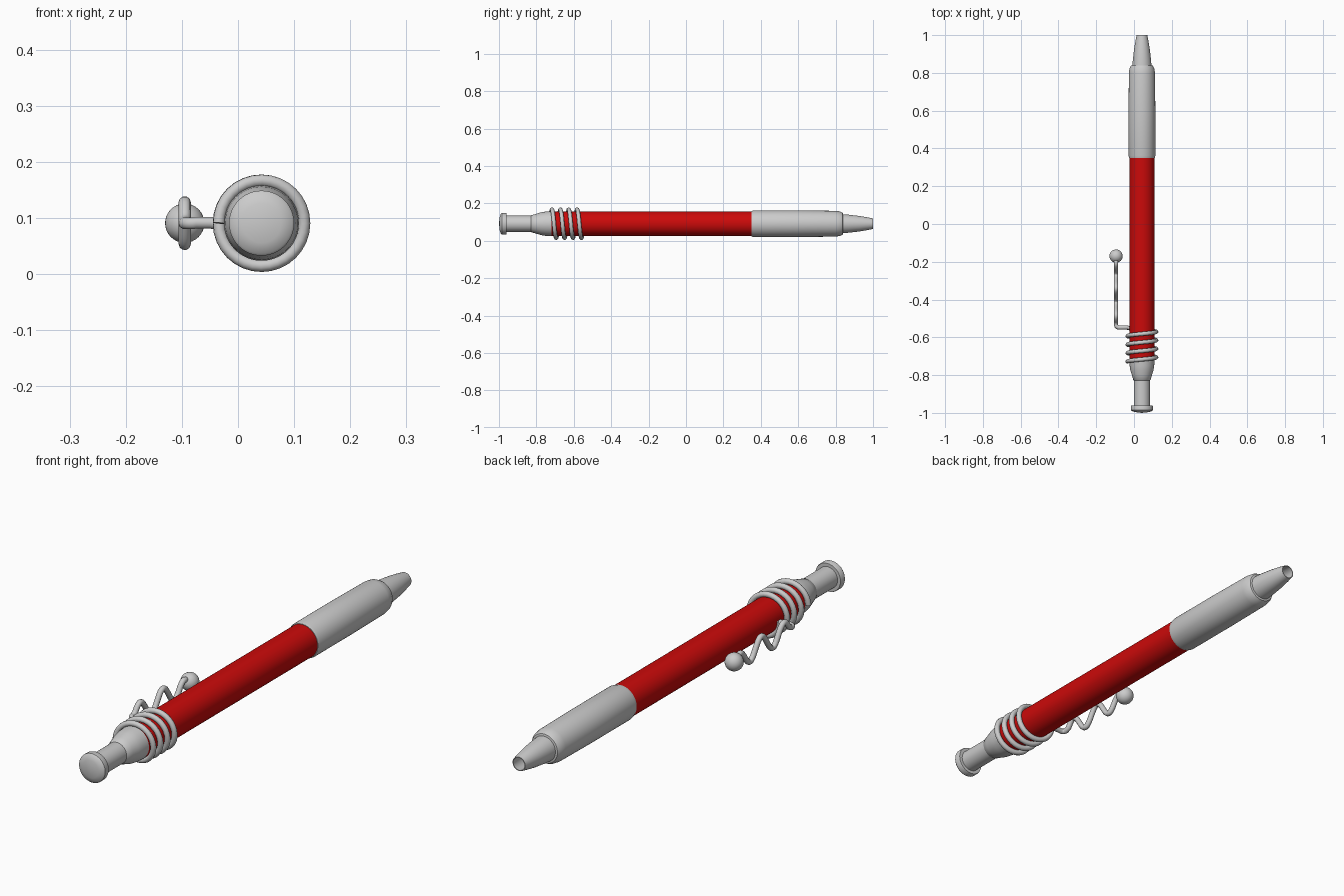
import bpy, bmesh, math
from mathutils import Vector, Matrix

if "Cube" in bpy.data.objects:
    bpy.data.objects.remove(bpy.data.objects["Cube"], do_unlink=True)

CX, CZ = 0.042, 0.091      # pen axis
WIRE = 0.011               # spring wire radius


def material(name, rgb):
    m = bpy.data.materials.new(name)
    m.use_nodes = True
    m.diffuse_color = (*rgb, 1)
    m.node_tree.nodes["Principled BSDF"].inputs["Base Color"].default_value = (*rgb, 1)
    return m


RED = material("red", (0.6, 0.003, 0.003))
GREY = material("light grey", (0.6, 0.6, 0.6))


def smooth(ob, angle=35):
    bpy.ops.object.select_all(action='DESELECT')
    ob.select_set(True)
    bpy.context.view_layer.objects.active = ob
    bpy.ops.object.shade_smooth_by_angle(angle=math.radians(angle))


def finish(name, bm, mat):
    bmesh.ops.recalc_face_normals(bm, faces=bm.faces)
    me = bpy.data.meshes.new(name)
    bm.to_mesh(me)
    bm.free()
    me.materials.append(mat)
    ob = bpy.data.objects.new(name, me)
    bpy.context.collection.objects.link(ob)
    smooth(ob)
    return ob


def lathe(name, profile, mat, steps=48):
    """Turn (y, radius) points around the pen axis."""
    bm = bmesh.new()
    vs = [bm.verts.new((CX + r, y, CZ)) for y, r in profile]
    es = [bm.edges.new(p) for p in zip(vs, vs[1:])]
    bmesh.ops.spin(bm, geom=vs + es, cent=(CX, 0, CZ), axis=(0, 1, 0),
                   angle=2 * math.pi, steps=steps, use_duplicate=False)
    bmesh.ops.remove_doubles(bm, verts=bm.verts, dist=1e-5)
    return finish(name, bm, mat)


def wire(name, points, mat):
    """Round wire following a list of points."""
    cu = bpy.data.curves.new(name, 'CURVE')
    cu.dimensions = '3D'
    cu.bevel_depth = WIRE
    cu.bevel_resolution = 3
    cu.use_fill_caps = True
    sp = cu.splines.new('POLY')
    sp.points.add(len(points) - 1)
    for p, co in zip(sp.points, points):
        p.co = (*co, 1)
    cu.materials.append(mat)
    ob = bpy.data.objects.new(name, cu)
    bpy.context.collection.objects.link(ob)
    bpy.ops.object.select_all(action='DESELECT')
    ob.select_set(True)
    bpy.context.view_layer.objects.active = ob
    bpy.ops.object.convert(target='MESH')
    smooth(bpy.context.view_layer.objects.active, 60)


# Body, turned in sections
lathe("barrel", [(-0.73, 0), (-0.73, 0.066), (0.36, 0.066), (0.36, 0)], RED)
lathe("grip", [(0.35, 0), (0.35, 0.068), (0.362, 0.071), (0.60, 0.071), (0.80, 0.069),
               (0.825, 0.065), (0.838, 0.058), (0.84, 0.05), (0.84, 0)], GREY)
lathe("tip", [(0.83, 0), (0.83, 0.051), (0.87, 0.048), (0.93, 0.041), (0.97, 0.034),
              (1.0, 0.028), (1.0, 0.025), (0.90, 0.036), (0.86, 0.038), (0.86, 0)], GREY)
lathe("rear_collar", [(-0.72, 0), (-0.72, 0.067), (-0.75, 0.065), (-0.775, 0.061),
                      (-0.80, 0.053), (-0.825, 0.046), (-0.83, 0.04), (-0.83, 0)], GREY)
lathe("push_button_stem", [(-0.81, 0), (-0.81, 0.043), (-0.97, 0.043), (-0.97, 0)], GREY)
lathe("push_button_head", [(-0.96, 0), (-0.96, 0.056), (-0.965, 0.058), (-0.985, 0.058),
                           (-0.99, 0.054), (-0.996, 0.035), (-1.0, 0)], GREY)

# Coil spring wrapped round the barrel
R, TURNS, Y0, Y1 = 0.076, 4, -0.728, -0.548
N = TURNS * 32
coil = []
for i in range(N + 1):
    a = 2 * math.pi * TURNS * i / N
    coil.append((CX - R * math.cos(a), Y0 + (Y1 - Y0) * i / N, CZ + R * math.sin(a)))
wire("coil_spring", coil, GREY)

# Wavy clip: side arm, bend, then two full waves to the ball
clip_x = -0.095
clip = [(CX - R, Y1, CZ - 0.002), (-0.05, Y1, CZ + 0.001), (-0.075, Y1, CZ + 0.001)]
for i in range(7):
    a = math.pi / 2 * i / 6
    clip.append((clip_x + 0.015 * (1 - math.sin(a)), Y1 + 0.015 * (1 - math.cos(a)), CZ))
for i in range(1, 65):
    clip.append((clip_x, -0.522 + 0.29 * i / 64, CZ + 0.037 * math.sin(4 * math.pi * i / 64)))
for i in range(1, 9):
    clip.append((clip_x, -0.232 + 0.052 * i / 8, CZ + 0.02 * math.sin(math.pi * i / 8)))
wire("clip_wire", clip, GREY)

# Ball end of the clip
bm = bmesh.new()
bmesh.ops.create_uvsphere(bm, u_segments=32, v_segments=16, radius=0.035,
                          matrix=Matrix.Translation(Vector((clip_x, -0.17, CZ))))
finish("clip_ball", bm, GREY)
